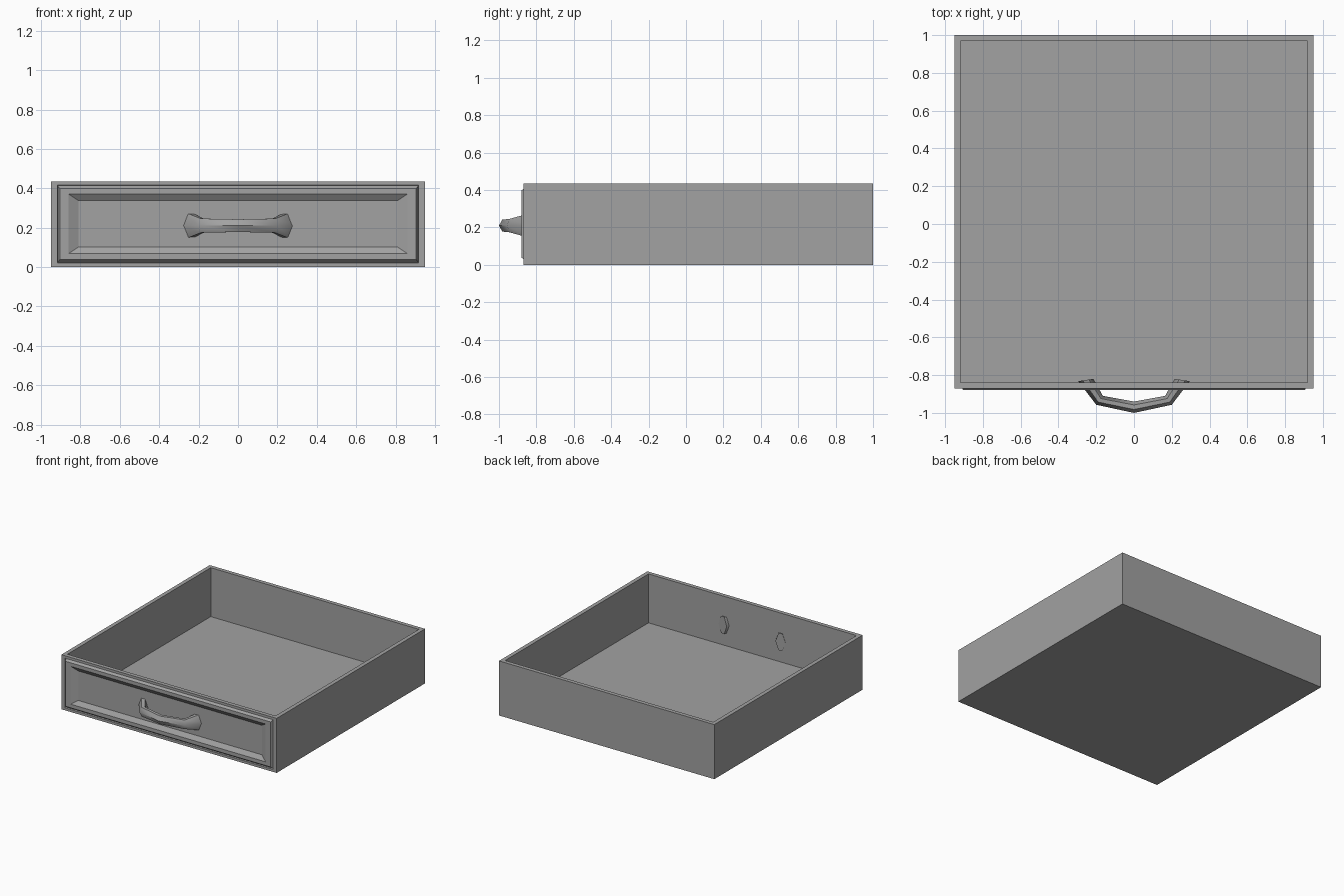
import bpy, bmesh
from mathutils import Vector

cube = bpy.data.objects.get("Cube")
if cube:
    bpy.data.objects.remove(cube, do_unlink=True)

grey = bpy.data.materials.new("plain grey")
grey.use_nodes = True
colour = (0.36, 0.36, 0.36, 1)
grey.diffuse_color = colour
grey.node_tree.nodes["Principled BSDF"].inputs["Base Color"].default_value = colour


def loft(bm, rings, cap_start=True, cap_end=True):
    """Skin a list of equal-length point rings with quads."""
    loops = [[bm.verts.new(p) for p in ring] for ring in rings]
    for a, b in zip(loops, loops[1:]):
        for i in range(len(a)):
            j = (i + 1) % len(a)
            bm.faces.new((a[i], a[j], b[j], b[i]))
    if cap_start:
        bm.faces.new(loops[0][::-1])
    if cap_end:
        bm.faces.new(loops[-1])


def finish(bm, name):
    bmesh.ops.remove_doubles(bm, verts=bm.verts, dist=0.0005)
    bmesh.ops.recalc_face_normals(bm, faces=bm.faces)
    mesh = bpy.data.meshes.new(name)
    bm.to_mesh(mesh)
    bm.free()
    mesh.materials.append(grey)
    obj = bpy.data.objects.new(name, mesh)
    bpy.context.collection.objects.link(obj)
    return obj


W, FRONT, BACK, H = 0.95, -0.87, 1.0, 0.435
WALL, FLOOR = 0.032, 0.045


def flat_ring(inset, z):
    x, f, b = W - inset, FRONT + inset, BACK - inset
    return [(-x, f, z), (x, f, z), (x, b, z), (-x, b, z)]


def front_ring(x, z0, z1, y):
    return [(-x, y, z0), (x, y, z0), (x, y, z1), (-x, y, z1)]


# Hollow tray with the front wall opened for the moulded panel
bm = bmesh.new()
loft(bm, [flat_ring(0, 0), flat_ring(0, H), flat_ring(WALL, H), flat_ring(WALL, FLOOR)])
front = [f for f in bm.faces if all(abs(v.co.y - FRONT) < 0.001 for v in f.verts)]
bmesh.ops.delete(bm, geom=front, context='FACES_ONLY')

# Moulded front: border, narrow groove, raised frame, sunken field
loft(bm, [front_ring(W, 0, H, FRONT),
          front_ring(0.918, 0.02, 0.416, FRONT),
          front_ring(0.915, 0.023, 0.413, -0.86),
          front_ring(0.905, 0.039, 0.398, -0.88),
          front_ring(0.86, 0.068, 0.37, -0.88),
          front_ring(0.81, 0.102, 0.337, -0.856)], cap_start=False)
finish(bm, "drawer_body")


# Bowed handle: hexagonal sections between an outer and an inner edge
def section(outer, inner, half_height, z=0.21):
    o, i = Vector((*outer, z)), Vector((*inner, z))
    up = Vector((0, 0, half_height))
    a, b = o.lerp(i, 0.3), o.lerp(i, 0.7)
    return [o, a + up, b + up, i, b - up, a - up]


def mirrored(ring):
    return [Vector((-p.x, p.y, p.z)) for p in ring]


foot = section((0.295, -0.832), (0.215, -0.82), 0.068)
elbow = section((0.2, -0.957), (0.165, -0.91), 0.036)
middle = section((0, -1.0), (0, -0.94), 0.032)
bm = bmesh.new()
loft(bm, [foot, elbow, middle, mirrored(elbow), mirrored(foot)])
handle = finish(bm, "handle")

bpy.ops.object.select_all(action='DESELECT')
handle.select_set(True)
bpy.context.view_layer.objects.active = handle
bpy.ops.object.shade_smooth_by_angle(angle=0.9)
